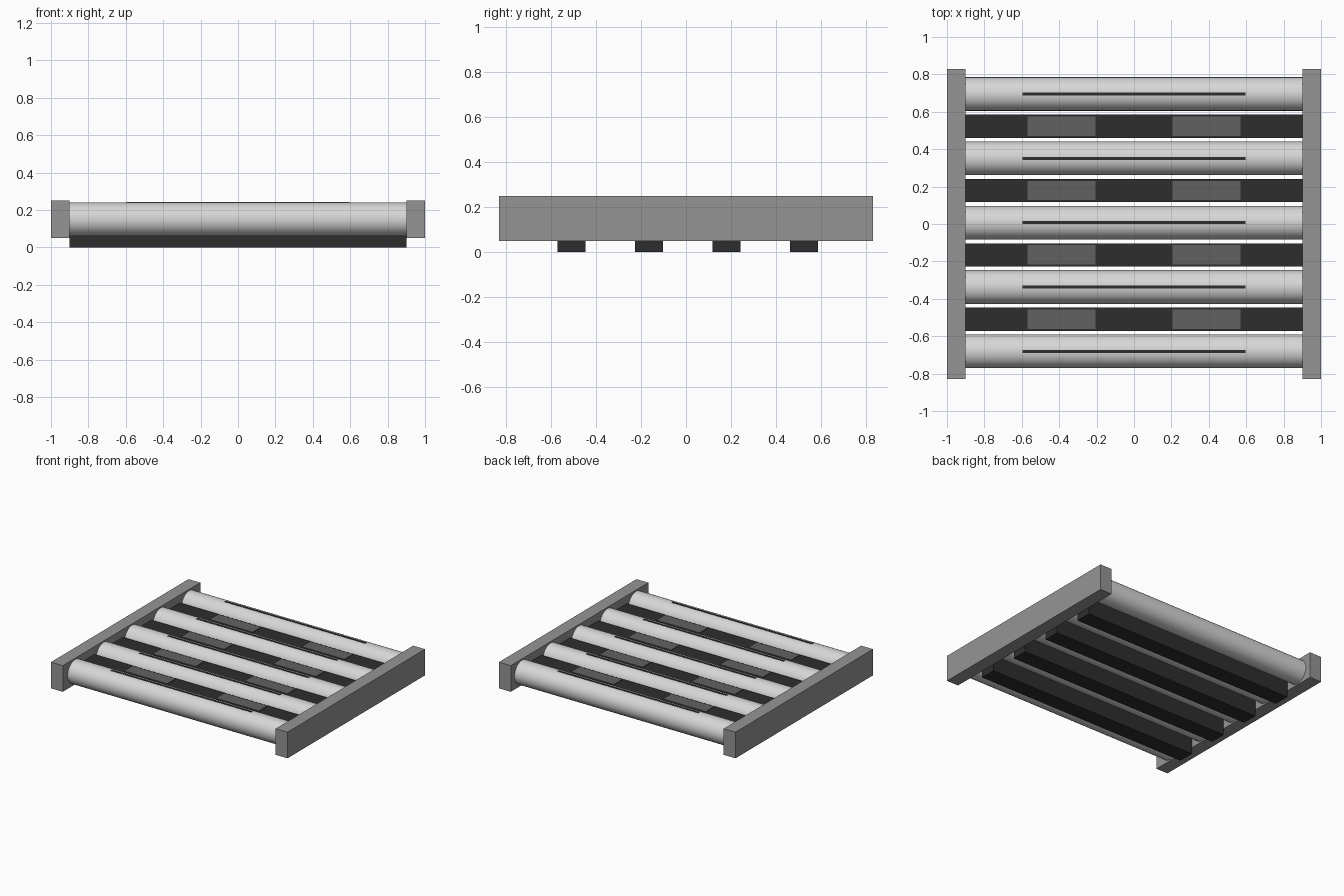
import bpy
import math

if "Cube" in bpy.data.objects:
    bpy.data.objects.remove(bpy.data.objects["Cube"], do_unlink=True)


def material(name, grey):
    mat = bpy.data.materials.new(name)
    mat.use_nodes = True
    colour = (grey, grey, grey, 1)
    mat.diffuse_color = colour
    mat.node_tree.nodes["Principled BSDF"].inputs["Base Color"].default_value = colour
    return mat


steel = material("rail grey", 0.30)
silver = material("tube light grey", 0.68)
black = material("bar black", 0.027)
charcoal = material("plate dark grey", 0.12)


def box(name, low, high, mat):
    centre = [(a + b) / 2 for a, b in zip(low, high)]
    bpy.ops.mesh.primitive_cube_add(size=1, location=centre)
    obj = bpy.context.object
    obj.name = name
    obj.scale = [b - a for a, b in zip(low, high)]
    bpy.ops.object.transform_apply(location=False, rotation=False, scale=True)
    obj.data.materials.append(mat)
    return obj


def tube(name, y):
    bpy.ops.mesh.primitive_cylinder_add(
        vertices=48, radius=0.09, depth=1.8,
        location=(0, y, 0.15), rotation=(0, math.pi / 2, 0))
    obj = bpy.context.object
    obj.name = name
    obj.data.materials.append(silver)
    bpy.ops.object.shade_smooth_by_angle()


PITCH = 0.344
FIRST = 0.695

# Side rails
for side, x in (("left", 0.95), ("right", -0.95)):
    box(side + "_rail", (x - 0.05, -0.83, 0.05), (x + 0.05, 0.83, 0.25), steel)

# Round tubes with a thin dark slot along the top
for i in range(5):
    y = FIRST - PITCH * i
    tube(f"tube_{i + 1}", y)
    box(f"tube_slot_{i + 1}", (-0.595, y - 0.008, 0.234), (0.595, y + 0.008, 0.242), black)

# Dark bars between the tubes, each with two plates on top
for i in range(4):
    y = FIRST - PITCH * (i + 0.5)
    box(f"bar_{i + 1}", (-0.9, y - 0.062, 0), (0.9, y + 0.062, 0.19), black)
    for side, x in (("left", 0.388), ("right", -0.388)):
        box(f"{side}_plate_{i + 1}", (x - 0.182, y - 0.052, 0.186),
            (x + 0.182, y + 0.052, 0.195), charcoal)
